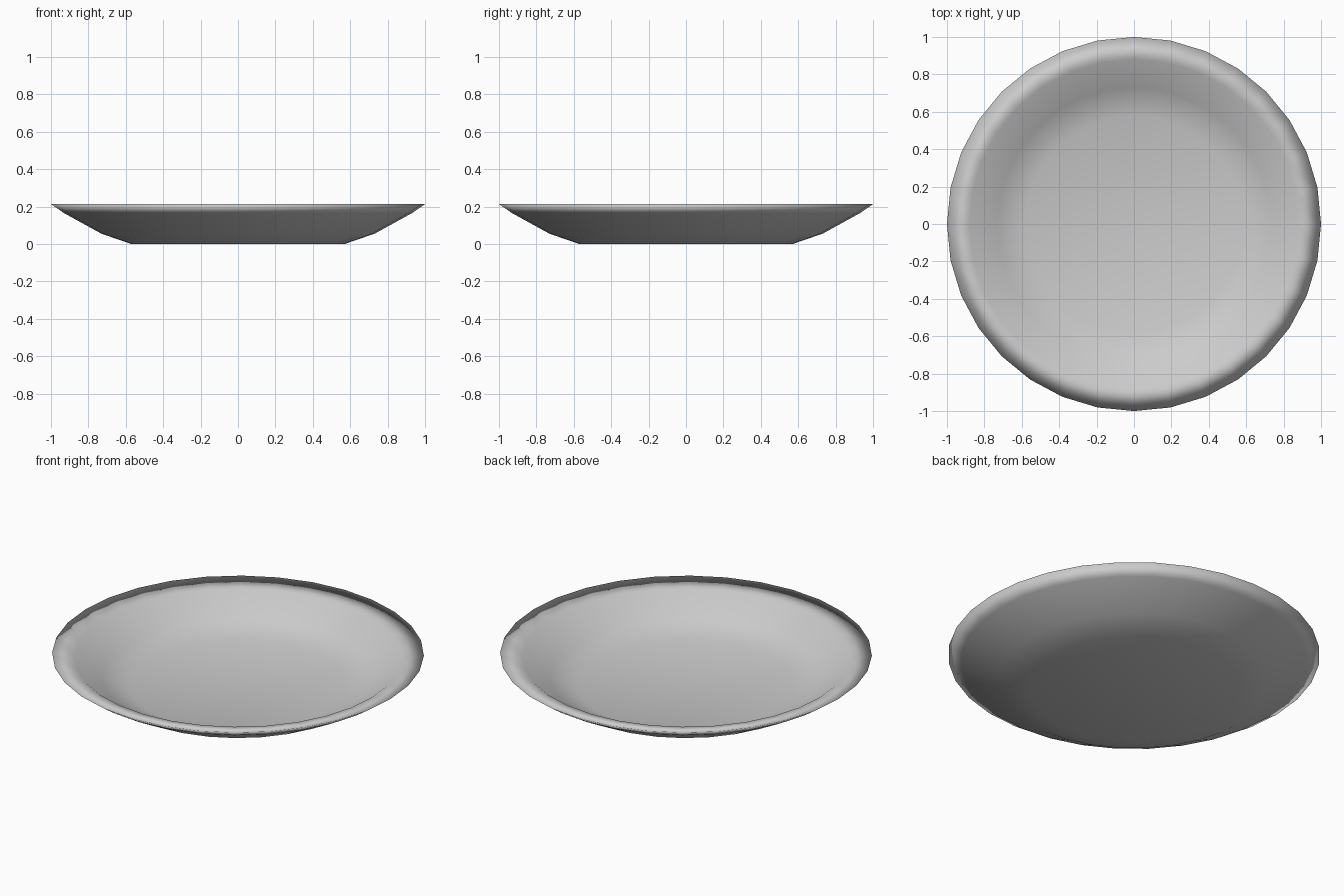
import bpy
import bmesh
from math import cos, sin, pi

if "Cube" in bpy.data.objects:
    bpy.data.objects.remove(bpy.data.objects["Cube"])

SIDES = 32

# Half section (radius, height): underside edge, outer wall, rim, inner wall, floor edge
PROFILE = [(0.57, 0.0), (0.73, 0.055), (0.93, 0.165), (1.0, 0.213),
           (0.88, 0.192), (0.73, 0.08), (0.58, 0.03)]


def lathe(name, profile, sides):
    bm = bmesh.new()
    rings = [[bm.verts.new((r * cos(2 * pi * i / sides), r * sin(2 * pi * i / sides), z))
              for i in range(sides)] for r, z in profile]
    for low, high in zip(rings, rings[1:]):
        for i in range(sides):
            j = (i + 1) % sides
            bm.faces.new((low[i], low[j], high[j], high[i]))
    # Underside and floor discs
    for ring, z in ((rings[0], 0.0), (rings[-1], profile[-1][1])):
        centre = bm.verts.new((0, 0, z))
        for i in range(sides):
            bm.faces.new((ring[i], ring[(i + 1) % sides], centre))
    bmesh.ops.recalc_face_normals(bm, faces=bm.faces[:])
    for face in bm.faces:
        face.smooth = True
    mesh = bpy.data.meshes.new(name)
    bm.to_mesh(mesh)
    bm.free()
    obj = bpy.data.objects.new(name, mesh)
    bpy.context.collection.objects.link(obj)
    return obj


# Dinner plate
lathe("plate", PROFILE, SIDES)
